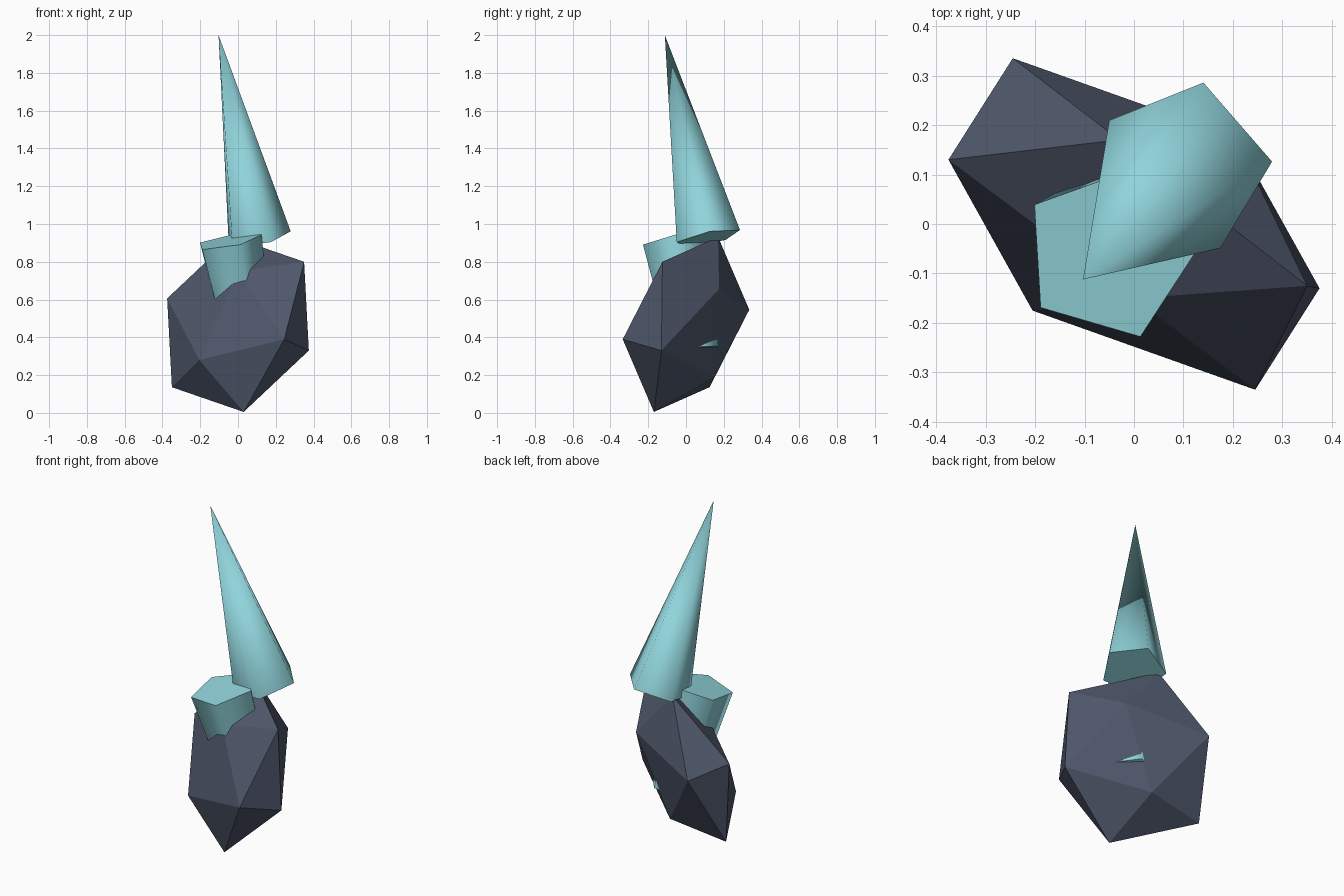
import bpy, bmesh, math
from mathutils import Vector, Matrix

cube = bpy.data.objects.get("Cube")
if cube:
    bpy.data.objects.remove(cube, do_unlink=True)


def make_material(name, rgb):
    mat = bpy.data.materials.new(name)
    mat.use_nodes = True
    color = (*rgb, 1)
    mat.diffuse_color = color
    mat.node_tree.nodes["Principled BSDF"].inputs["Base Color"].default_value = color
    return mat


def finish(bm, name, mat):
    bmesh.ops.recalc_face_normals(bm, faces=bm.faces)
    mesh = bpy.data.meshes.new(name)
    bm.to_mesh(mesh)
    bm.free()
    mesh.materials.append(mat)
    obj = bpy.data.objects.new(name, mesh)
    bpy.context.collection.objects.link(obj)
    return obj


def pentagon_cone(name, start, end, r_start, r_end, corner, mat):
    """Five-sided cone or frustum between two points, one corner facing 'corner'."""
    start, end, corner = Vector(start), Vector(end), Vector(corner)
    z = (end - start).normalized()
    y = (corner - z * corner.dot(z)).normalized()
    matrix = Matrix((y.cross(z), y, z)).transposed().to_4x4()
    matrix.translation = (start + end) / 2
    bm = bmesh.new()
    bmesh.ops.create_cone(bm, cap_ends=True, segments=5, radius1=r_start,
                          radius2=r_end, depth=(end - start).length, matrix=matrix)
    bmesh.ops.remove_doubles(bm, verts=bm.verts, dist=0.0005)
    obj = finish(bm, name, mat)
    # Smooth sides, sharp caps
    bpy.ops.object.select_all(action='DESELECT')
    obj.select_set(True)
    bpy.context.view_layer.objects.active = obj
    bpy.ops.object.shade_smooth_by_angle(angle=math.radians(80))


slate = make_material("slate", (0.078, 0.096, 0.145))
teal = make_material("pale_teal", (0.28, 0.66, 0.71))

# Stone: squashed twenty-sided solid, six corners and their opposites
center = Vector((0, 0, 0.468))
corners = [(0.245, -0.335, -0.078), (0.03, -0.17, -0.463), (0.375, -0.13, -0.138),
           (0.35, -0.125, 0.332), (-0.205, -0.175, -0.188), (0, -0.15, 0.28)]
bm = bmesh.new()
for c in corners:
    for side in (1, -1):
        bm.verts.new(center + side * Vector(c))
bmesh.ops.convex_hull(bm, input=bm.verts)
finish(bm, "stone", slate)

# Tall spike leaning to the front
pentagon_cone("tall_spike", (0.103, 0.115, 0.925), (-0.103, -0.112, 2.0),
              0.18, 0, (0.072, -0.165, -0.021), teal)

# Tapered stump driven down through the stone
pentagon_cone("stump", (-0.052, -0.061, 0.91), (0.056, 0.048, 0.325),
              0.18, 0.131, (-0.138, -0.109, -0.046), teal)
